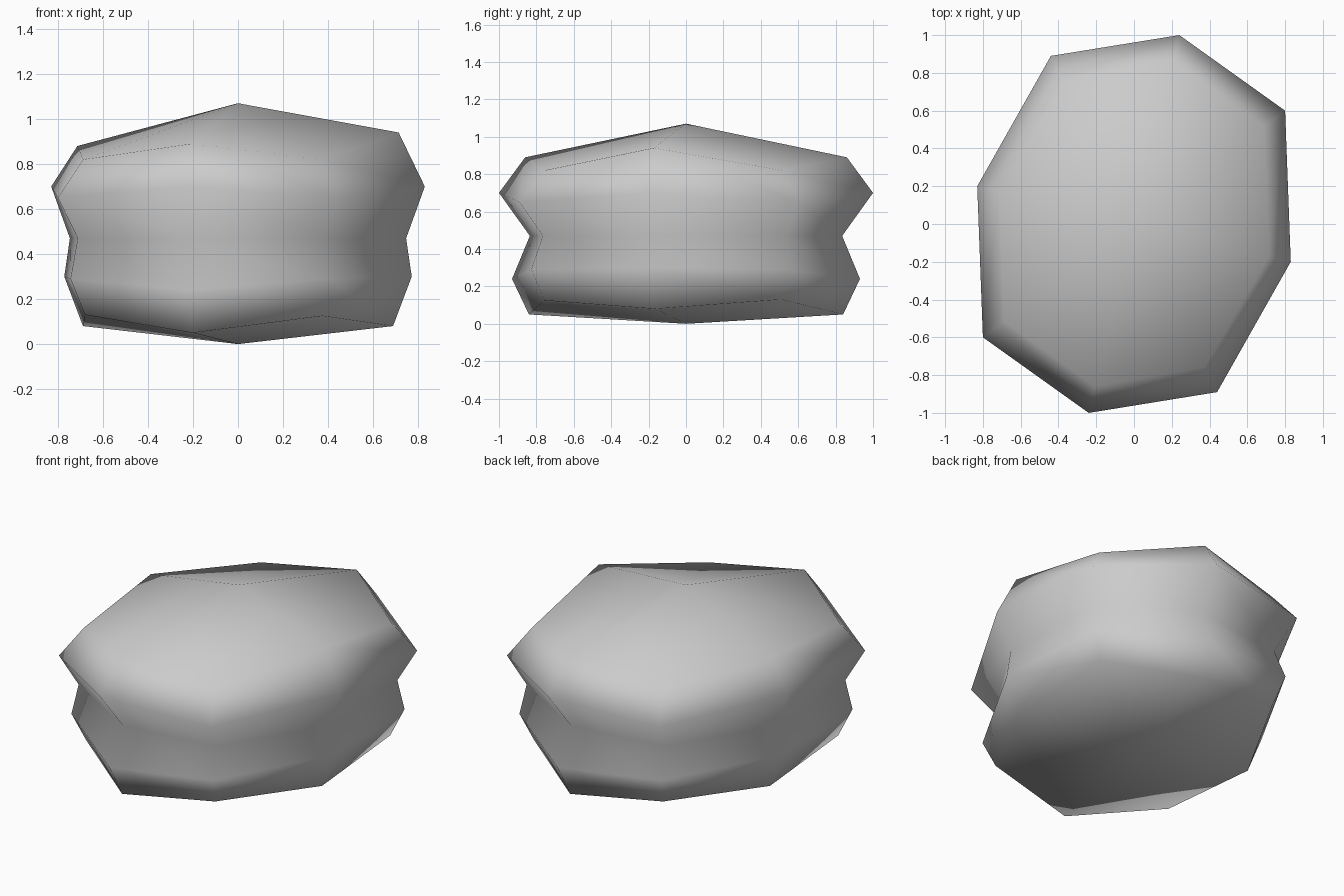
import bpy
import bmesh
from mathutils import Vector

cube = bpy.data.objects.get("Cube")
if cube:
    bpy.data.objects.remove(cube)

# Half of the eight-sided outline; the other half is turned by 180 degrees
half = [(0.24, 1.0), (0.80, 0.60), (0.83, -0.20), (0.44, -0.89)]
outline = [Vector(p) for p in half] + [-Vector(p) for p in half]

# Rings from bottom to top: outline scale and height for each corner of a half
rings = [
    ([0.84, 0.85, 0.83, 0.85], [0.05, 0.13, 0.08, 0.125]),
    ([0.93, 0.93, 0.93, 0.93], [0.24, 0.29, 0.30, 0.29]),
    ([0.835, 0.89, 0.90, 0.86], [0.47, 0.47, 0.47, 0.47]),
    ([1.0, 1.0, 1.0, 1.0], [0.70, 0.65, 0.70, 0.65]),
    ([0.86, 0.86, 0.86, 0.85], [0.89, 0.82, 0.94, 0.82]),
]

grey = bpy.data.materials.new("light_grey")
grey.use_nodes = True
colour = (0.6, 0.6, 0.6, 1.0)
grey.diffuse_color = colour
shader = next(n for n in grey.node_tree.nodes if n.type == "BSDF_PRINCIPLED")
shader.inputs["Base Color"].default_value = colour
shader.inputs["Roughness"].default_value = 0.9

# Body: stacked rings with a pinched waist
bm = bmesh.new()
loops = []
for scales, heights in rings:
    loops.append([bm.verts.new((*(p * scales[i % 4]), heights[i % 4]))
                  for i, p in enumerate(outline)])
loops[-1][6].co.z = 0.88  # the top rim dips on the right side

count = len(outline)
for lower, upper in zip(loops, loops[1:]):
    for i in range(count):
        j = (i + 1) % count
        bm.faces.new((lower[i], lower[j], upper[j], upper[i]))

# Shallow pointed caps
for loop, height in ((loops[0], 0.0), (loops[-1], 1.07)):
    tip = bm.verts.new((0, 0, height))
    for i in range(count):
        bm.faces.new((loop[i], loop[(i + 1) % count], tip))

bmesh.ops.recalc_face_normals(bm, faces=bm.faces)
for face in bm.faces:
    face.smooth = True

mesh = bpy.data.meshes.new("pinched_body")
bm.to_mesh(mesh)
bm.free()
mesh.materials.append(grey)
body = bpy.data.objects.new("pinched_body", mesh)
bpy.context.collection.objects.link(body)
